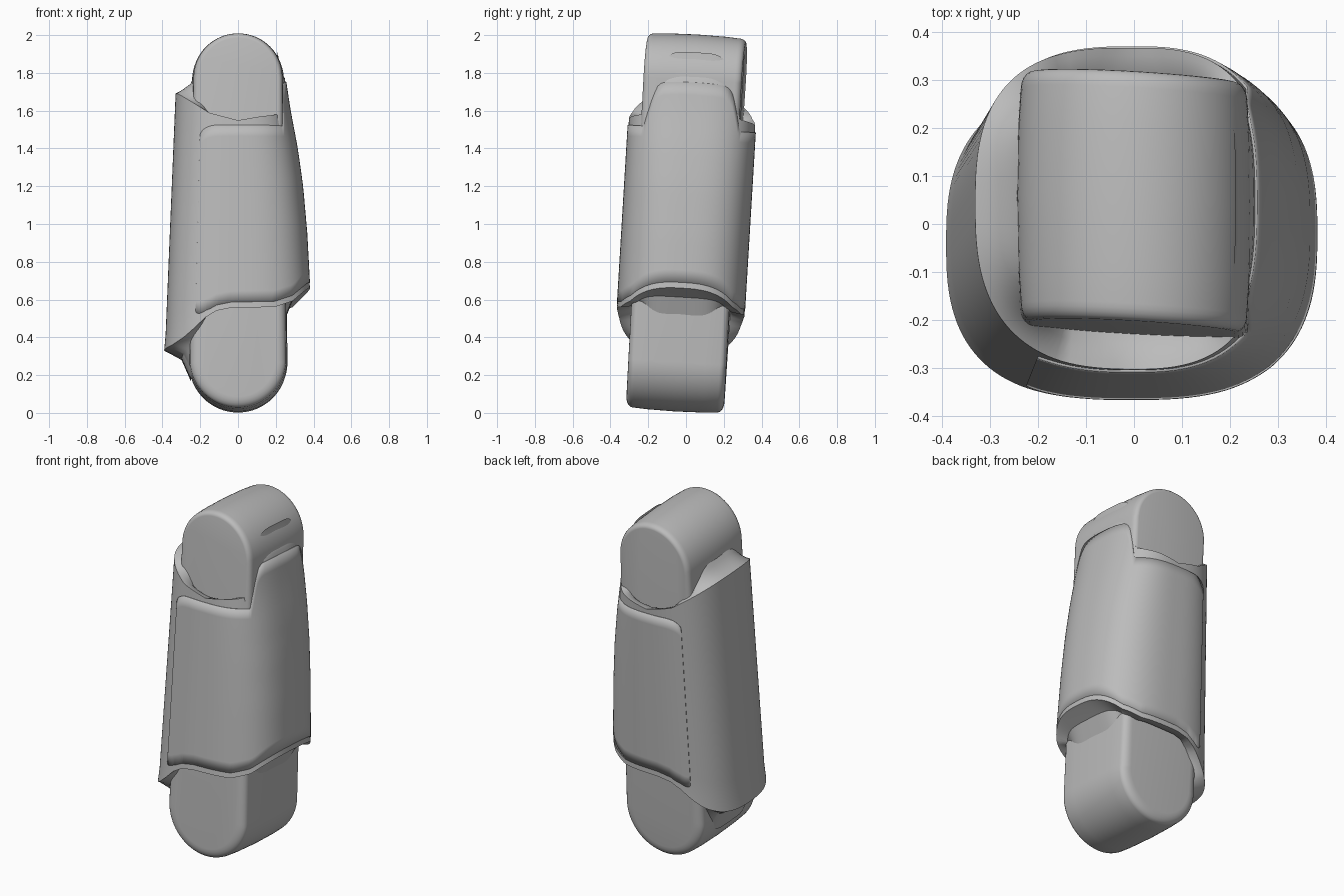
import bpy, bmesh, math
from mathutils import Matrix

cube = bpy.data.objects.get("Cube")
if cube:
    bpy.data.objects.remove(cube, do_unlink=True)

grey = bpy.data.materials.new("plain grey")
grey.use_nodes = True
grey.diffuse_color = (0.5, 0.5, 0.5, 1)
grey.node_tree.nodes["Principled BSDF"].inputs["Base Color"].default_value = (0.5, 0.5, 0.5, 1)

# Whole limb leans slightly backwards
LEAN = Matrix.Translation((0, 0, 1)) @ Matrix.Rotation(-0.06, 4, 'X') @ Matrix.Translation((0, 0, -1))


def table(points, t):
    """Smooth lookup through (position, value) pairs."""
    if t <= points[0][0]:
        return points[0][1]
    for (a, va), (b, vb) in zip(points, points[1:]):
        if t <= b:
            return va + (vb - va) * (t - a) / (b - a)
    return points[-1][1]


def loft(name, rings, closed=True, caps=False):
    """Skin a list of equal-length rings."""
    bm = bmesh.new()
    rows = [[bm.verts.new(LEAN @ Matrix.Translation(p).to_translation()) for p in r] for r in rings]
    n = len(rows[0])
    for r0, r1 in zip(rows, rows[1:]):
        for i in range(n if closed else n - 1):
            j = (i + 1) % n
            bm.faces.new((r0[i], r0[j], r1[j], r1[i]))
    if caps:
        bm.faces.new(rows[0][::-1])
        bm.faces.new(rows[-1])
    bmesh.ops.recalc_face_normals(bm, faces=bm.faces)
    mesh = bpy.data.meshes.new(name)
    bm.to_mesh(mesh)
    bm.free()
    mesh.materials.append(grey)
    obj = bpy.data.objects.new(name, mesh)
    bpy.context.collection.objects.link(obj)
    bpy.ops.object.select_all(action='DESELECT')
    bpy.context.view_layer.objects.active = obj
    obj.select_set(True)
    bpy.ops.object.shade_smooth_by_angle(angle=math.radians(35))
    return obj


# Shell cross-section: superellipse, wider below and more tapered on the left
def section(a, power):
    c, s = math.cos(a), math.sin(a)
    k = 2 / power
    return math.copysign(abs(c) ** k, c), math.copysign(abs(s) ** k, s)


LEFT_HALF = [(0.3, 0.392), (0.65, 0.378), (0.95, 0.362), (1.2, 0.34),
             (1.4, 0.312), (1.6, 0.274), (1.78, 0.247)]
RIGHT_HALF = [(0.3, 0.388), (1.7, 0.33)]
LOW_EDGE = [(-1, 0.33), (-0.9, 0.345), (-0.75, 0.38), (-0.6, 0.43), (-0.45, 0.485),
            (-0.3, 0.52), (-0.1, 0.535), (0.5, 0.54), (0.75, 0.575), (1, 0.66)]
HIGH_EDGE = [(-1, 1.69), (-0.8, 1.645), (-0.45, 1.57), (0, 1.53), (0.4, 1.55),
             (0.65, 1.56), (0.8, 1.57), (0.9, 1.73), (1, 1.77)]
PANEL_TOP = [(0.8, 1.505), (0.9, 1.71), (0.94, 1.74), (1, 1.75)]


def shell_point(a, z, grow=0.0):
    c, s = section(a, 2.7)
    half = table(LEFT_HALF if c > 0 else RIGHT_HALF, z)
    return (c * (half + grow), s * (0.335 + grow), z)


def mix(p, q, flat, up):
    return (p[0] + (q[0] - p[0]) * flat, p[1] + (q[1] - p[1]) * flat, p[2] + (q[2] - p[2]) * up)


N = 128
angles = [2 * math.pi * i / N for i in range(N)]
low_in, low_mid, low_lip, high_mid, high_in, high_lip = [], [], [], [], [], []
for a in angles:
    c, s = section(a, 2.7)
    bx, by = section(a, 5)
    low, high = table(LOW_EDGE, c), table(HIGH_EDGE, c)
    side = c ** 4
    lip = shell_point(a, low, 0.004)
    inner = (bx * 0.25, by * 0.245, low - 0.16 * side + 0.04 * (1 - side))
    low_in.append(inner)
    low_mid.append(mix(lip, inner, 0.65, 0.3))
    low_lip.append(mix(lip, inner, 0.12, 0.05))
    rim = shell_point(a, high)
    inner = (bx * 0.21, by * 0.25, high + 0.14 * side - 0.04 * (1 - side))
    high_lip.append(mix(rim, inner, 0.2, 0.08))
    high_mid.append(mix(rim, inner, 0.65, 0.35))
    high_in.append(inner)

walls = []
STEPS = 16
for k in range(STEPS + 1):
    ring = []
    for a in angles:
        c = section(a, 2.7)[0]
        low, high = table(LOW_EDGE, c), table(HIGH_EDGE, c)
        ring.append(shell_point(a, low + (high - low) * k / STEPS, 0.004 if k == 0 else 0))
    walls.append(ring)
loft("outer_shell", [low_in, low_mid, low_lip] + walls + [high_lip, high_mid, high_in])

# Thin cover plate wrapping the front, left side and back, with rounded corners
COLS, ROWS, CORNER = 120, 16, 0.12
reach = math.radians(119)
cover = [[] for _ in range(ROWS + 1)]
for i in range(COLS + 1):
    t = -math.cos(math.pi * i / COLS)
    a = t * reach
    c = section(a, 2.7)[0]
    near = max(0, CORNER - (1 - abs(t)) * reach * 0.4) / CORNER
    pull = 0.06 * (1 - math.sqrt(max(0, 1 - near * near)))
    low = table(LOW_EDGE, c) + 0.03 + pull
    high = table(PANEL_TOP, c) - pull
    for k in range(ROWS + 1):
        cover[k].append(shell_point(a, low + (high - low) * k / ROWS, 0.005))
plate = loft("cover_plate", cover, closed=False)
solid = plate.modifiers.new("thickness", 'SOLIDIFY')
solid.thickness = 0.008
solid.offset = -1


# Core: two round joint ends joined by a straight column, edges rounded over
def core_ring(y, inset, crown):
    ring = []
    M = 40
    for base, cz, r, d in ((0, 1.762, 0.243, 0.025), (math.pi, 0.268, 0.262, 0.055)):
        for i in range(M + 1):
            a = base + math.pi * i / M
            q = r - d * inset - crown
            x = q * math.cos(a)
            z = cz + q * math.sin(a)
            ring.append((x, y - 0.03 * x * z, z))
    return ring


HALF_DEPTH = 0.26
profile = []
for i in range(6):
    t = math.pi / 2 * i / 5
    profile.append((HALF_DEPTH - 0.035 * (1 - math.cos(t)), 1 - math.sin(t), 0.008))
profile += [(0.15, 0, 0.003), (0, 0, 0)]
outline = [core_ring(-y, d, c) for y, d, c in profile]
outline += [core_ring(y, d, c) for y, d, c in profile[-2::-1]]
loft("joint_core", outline, caps=True)
